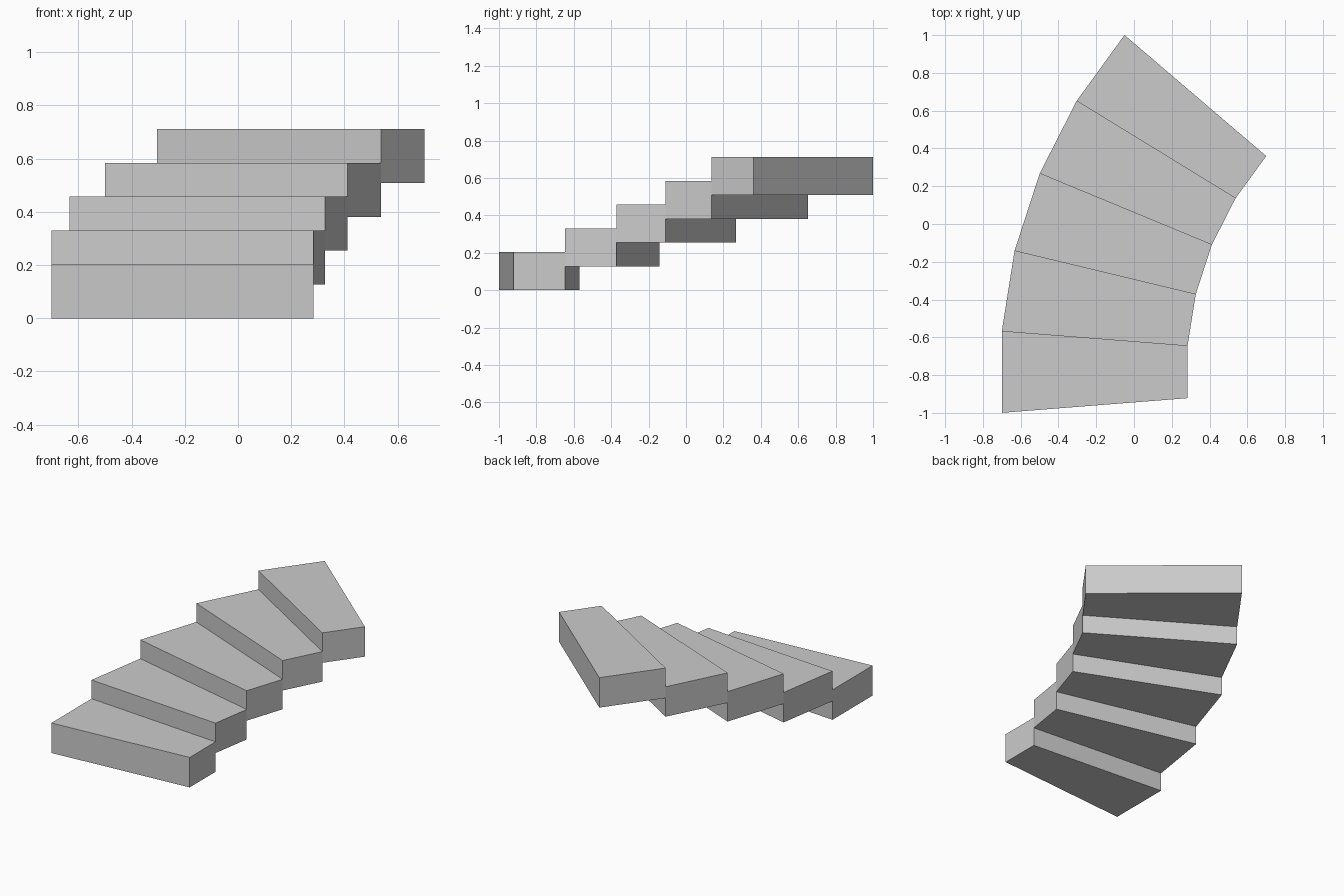
import bpy, bmesh
from math import sin, cos, radians

cube = bpy.data.objects.get("Cube")
if cube:
    bpy.data.objects.remove(cube, do_unlink=True)

# Stair layout: wedge-shaped blocks turning about a vertical axis
STEPS = 5
TURN = radians(9)
START = radians(-4.5)
CENTRE_X, CENTRE_Y = 2.039, -0.784
INNER, OUTER = 1.761, 2.7475
RISE, THICKNESS = 0.127, 0.203

stone = bpy.data.materials.new("light_grey")
stone.use_nodes = True
colour = (0.6, 0.6, 0.6, 1)
stone.diffuse_color = colour
stone.node_tree.nodes["Principled BSDF"].inputs["Base Color"].default_value = colour


def arc_point(radius, angle, z):
    return (CENTRE_X - radius * cos(angle), CENTRE_Y + radius * sin(angle), z)


def make_step(index):
    """One wedge block, extruded up from its footprint."""
    a = START + index * TURN
    b = a + TURN
    z = index * RISE
    bm = bmesh.new()
    footprint = [(OUTER, a), (INNER, a), (INNER, b), (OUTER, b)]
    base = bm.faces.new([bm.verts.new(arc_point(r, t, z)) for r, t in footprint])
    top = bmesh.ops.extrude_face_region(bm, geom=[base])["geom"]
    bmesh.ops.translate(bm, vec=(0, 0, THICKNESS),
                        verts=[v for v in top if isinstance(v, bmesh.types.BMVert)])
    bmesh.ops.recalc_face_normals(bm, faces=bm.faces)
    name = f"step_{index + 1}"
    mesh = bpy.data.meshes.new(name)
    bm.to_mesh(mesh)
    bm.free()
    mesh.materials.append(stone)
    bpy.context.collection.objects.link(bpy.data.objects.new(name, mesh))


for i in range(STEPS):
    make_step(i)
